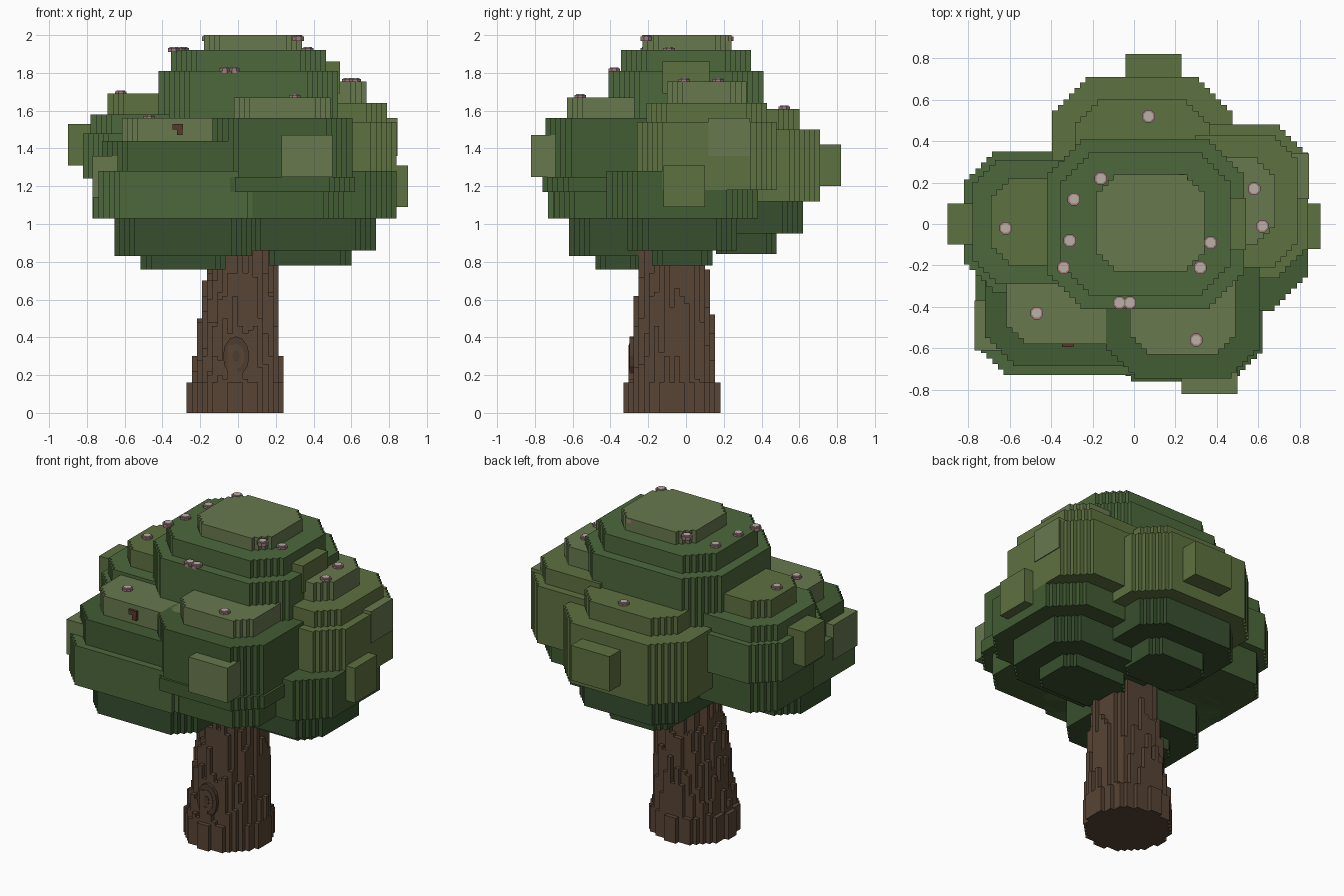
import bpy, bmesh, math, random

if "Cube" in bpy.data.objects:
    bpy.data.objects.remove(bpy.data.objects["Cube"])
random.seed(4)
STEP = 0.027


def mat(name, r, g, b):
    m = bpy.data.materials.new(name)
    m.diffuse_color = tuple((c / 255) ** 2.2 for c in (r, g, b)) + (1,)
    m.use_nodes = True
    m.node_tree.nodes["Principled BSDF"].inputs["Base Color"].default_value = m.diffuse_color
    return m


M = {
    "light": mat("leaf_light", 104, 120, 80),
    "olive": mat("leaf_olive", 94, 112, 66),
    "green": mat("leaf_green", 78, 104, 62),
    "mid": mat("leaf_mid", 68, 92, 54),
    "dark": mat("leaf_dark", 58, 80, 50),
    "bark": mat("bark", 88, 70, 56),
    "knot": mat("bark_knot", 78, 62, 50),
    "twig": mat("twig", 88, 60, 48),
    "pink": mat("petal_pink", 160, 120, 125),
    "pale": mat("petal_pale", 185, 175, 165),
}
LEAF = ["light", "olive", "green", "mid", "dark"]
tops = []  # footprint and height of every tier, used to seat the blossoms


def finish(bm, name, mats):
    me = bpy.data.meshes.new(name)
    bm.to_mesh(me)
    bm.free()
    for k in mats:
        me.materials.append(M[k])
    bpy.context.collection.objects.link(bpy.data.objects.new(name, me))


def outline(cx, cy, rx, ry, ratio=0.2):
    """Rectangle whose corners are cut by a small staircase."""
    n = max(1, round(ratio * 2 * min(rx, ry) / STEP))
    stair = []
    for i in range(n):
        stair += [(i * STEP, (n - i) * STEP), ((i + 1) * STEP, (n - i) * STEP)]
    stair.append((n * STEP, 0))
    pts = []
    for sx, sy, flip in ((-1, -1, 1), (1, -1, -1), (1, 1, 1), (-1, 1, -1)):
        pts += [(cx + sx * (rx - a), cy + sy * (ry - b)) for a, b in stair[::flip]]
    return pts


def prism(bm, pts, z0, z1, mi=0):
    lo = [bm.verts.new((x, y, z0)) for x, y in pts]
    hi = [bm.verts.new((x, y, z1)) for x, y in pts]
    faces = [bm.faces.new(lo[::-1]), bm.faces.new(hi)]
    for i in range(len(pts)):
        j = (i + 1) % len(pts)
        faces.append(bm.faces.new((lo[i], lo[j], hi[j], hi[i])))
    for f in faces:
        f.material_index = mi


def rect(x, y, rx, ry):
    return [(x - rx, y - ry), (x + rx, y - ry), (x + rx, y + ry), (x - rx, y + ry)]


def cluster(name, centre, radii, levels, insets, colours):
    """Stack of stair-cornered tiers, each inset from the widest one."""
    bm = bmesh.new()
    for i, (d, c) in enumerate(zip(insets, colours.split())):
        x, y, rx, ry = *centre, radii[0] - d, radii[1] - d
        prism(bm, outline(x, y, rx, ry), levels[i], levels[i + 1], LEAF.index(c))
        tops.append((x, y, rx, ry, levels[i + 1]))
    finish(bm, name, LEAF)


def box(name, x, y, z, rx, ry, rz, colour):
    bm = bmesh.new()
    prism(bm, rect(x, y, rx, ry), z - rz, z + rz)
    finish(bm, name, [colour])


# leaf clusters
cluster("crown_cap", (.08, .005), (.26, .235), (1.92, 2.0), (0,), "light")
cluster("crown_top", (.055, 0), (.475, .41), (1.5, 1.81, 1.92), (0, .065), "green green")
cluster("left_cluster", (-.45, .01), (.37, .34), (1.03, 1.24, 1.48, 1.58, 1.69),
        (.05, 0, .04, .13), "mid green green olive")
cluster("back_cluster", (.04, .32), (.435, .39), (.84, .95, 1.12, 1.5, 1.61),
        (.23, .09, 0, .11), "dark dark olive olive")
cluster("right_cluster", (.49, .11), (.35, .37), (1.18, 1.54, 1.64, 1.755),
        (0, .05, .16), "olive olive light")
cluster("right_lower_cluster", (.37, -.02), (.47, .40), (.78, .86, 1.03, 1.28),
        (.24, .11, 0), "dark dark mid")
cluster("front_right_cluster", (.235, -.40), (.385, .36), (1.03, 1.17, 1.25, 1.56, 1.67),
        (.06, 0, .015, .13), "mid mid mid light")
cluster("front_left_cluster", (-.29, -.36), (.475, .37), (.76, .83, 1.03, 1.28, 1.44, 1.56),
        (.25, .11, 0, .045, .15), "dark dark green mid light")

# square leaf tufts standing proud of the clusters
box("tuft_left", -.80, 0, 1.42, .10, .10, .11, "olive")
box("tuft_right_low", .80, -.01, 1.20, .10, .11, .11, "olive")
box("tuft_right_high", .745, .23, 1.46, .10, .11, .10, "light")
box("tuft_back", .095, .72, 1.31, .135, .10, .11, "olive")
box("tuft_front", .365, -.72, 1.36, .135, .10, .11, "light")
box("tuft_crown", .46, 0, 1.775, .08, .125, .085, "olive")
box("tuft_front_left", -.64, -.49, 1.25, .13, .12, .11, "light")
box("twig_stub", -.32, -.57, 1.515, .028, .025, .015, "twig")
box("twig_tip", -.308, -.57, 1.485, .014, .025, .015, "twig")

# trunk: square bark columns, outer ones ending lower so that it tapers
bm = bmesh.new()
TOP, H = 0.95, 0.78
for i in range(-12, 13):
    for j in range(-12, 13):
        x, y = -.015 + i * STEP, -.075 + j * STEP
        noise, best = random.uniform(-.012, .012), 0
        for k in range(40):
            t = k / 39
            r = .250 - .075 * t + noise * min(1, t * 4)
            if math.hypot(x + .015 - .035 * t, y + .075 - .01 * t) < r:
                best = t
        if best > 0:
            z = TOP if best >= 1 else max(.16, best * H)
            prism(bm, rect(x, y, STEP / 2, STEP / 2), 0, z)
finish(bm, "trunk", ["bark"])

# knot: nested thin ovals on the front of the trunk
bm = bmesh.new()
for n in range(3):
    s = 1 - .36 * n
    ring = [(-.01 + .07 * s * math.cos(a * math.pi / 6), .30 + .105 * s * math.sin(a * math.pi / 6))
            for a in range(12)]
    prism(bm, ring, .25, .298 + .003 * n, n % 2)
for v in bm.verts:
    v.co = (v.co.x, -v.co.z, v.co.y)
bmesh.ops.recalc_face_normals(bm, faces=bm.faces)
finish(bm, "trunk_knot", ["knot", "bark"])

# blossoms: pink ring with a pale centre, seated on the highest tier below
spots = [(-.16, .22), (-.29, .12), (-.31, -.08), (.37, -.09), (.32, -.21), (.29, .13),
         (.24, .18), (.23, .21), (-.34, -.21), (-.07, -.38), (-.02, -.38), (-.62, -.02),
         (-.47, -.43), (.30, -.56), (.07, .52), (.58, .17), (.62, -.01)]
bm = bmesh.new()
for x, y in spots:
    z = max(t[4] for t in tops if abs(x - t[0]) < t[2] and abs(y - t[1]) < t[3])
    z = min(z, 1.98)
    for r, h, mi in ((.033, .012, 0), (.024, .018, 1)):
        ring = [(x + r * math.cos((a + .5) * math.pi / 4), y + r * math.sin((a + .5) * math.pi / 4))
                for a in range(8)]
        prism(bm, ring, z - .01, z + h, mi)
finish(bm, "blossoms", ["pink", "pale"])
